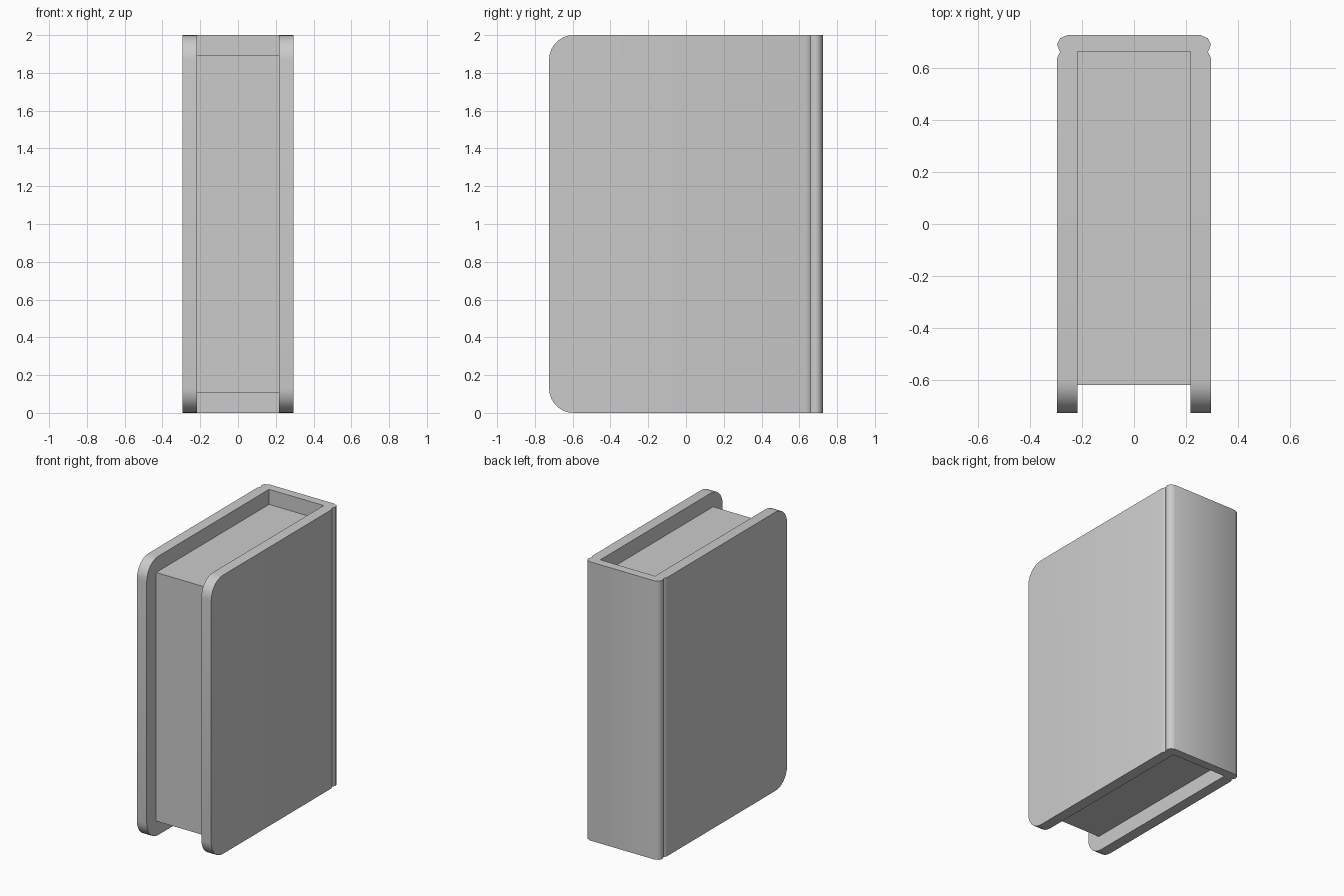
import bpy, bmesh

if "Cube" in bpy.data.objects:
    bpy.data.objects.remove(bpy.data.objects["Cube"])

HEIGHT = 2.0


def add_object(name, bm):
    bmesh.ops.recalc_face_normals(bm, faces=bm.faces)
    mesh = bpy.data.meshes.new(name)
    bm.to_mesh(mesh)
    bm.free()
    obj = bpy.data.objects.new(name, mesh)
    bpy.context.collection.objects.link(obj)
    return obj


# Cover: U-shaped outline seen from above, with hinge grooves beside the spine
half = [(0.217, 0.662), (0.217, -0.725), (0.295, -0.725), (0.295, 0.635),
        (0.291, 0.647), (0.283, 0.66), (0.291, 0.677), (0.295, 0.69),
        (0.284, 0.712), (0.255, 0.725)]
outline = half + [(-x, y) for x, y in reversed(half)]
bm = bmesh.new()
base = bm.faces.new([bm.verts.new((x, y, 0)) for x, y in outline])
extruded = bmesh.ops.extrude_face_region(bm, geom=[base], use_keep_orig=True)
for v in extruded["geom"]:
    if isinstance(v, bmesh.types.BMVert):
        v.co.z = HEIGHT

# Rounded free corners of both boards
corners = [e for e in bm.edges
           if all(v.co.y < -0.72 for v in e.verts)
           and abs(e.verts[0].co.z - e.verts[1].co.z) < 0.01]
bmesh.ops.bevel(bm, geom=corners, offset=0.13, segments=7, profile=0.5,
                affect='EDGES')
cover = add_object("book_cover", bm)

# Page block, tucked slightly into the cover
bm = bmesh.new()
bmesh.ops.create_cube(bm, size=1)
lo, hi = (-0.22, -0.618, 0.108), (0.22, 0.67, 1.892)
for v in bm.verts:
    v.co = [a if c < 0 else b for c, a, b in zip(v.co, lo, hi)]
add_object("page_block", bm)

# Smooth the rounded corners and grooves, keep board edges sharp
bpy.ops.object.select_all(action='DESELECT')
cover.select_set(True)
bpy.context.view_layer.objects.active = cover
bpy.ops.object.shade_smooth_by_angle(angle=0.79)
